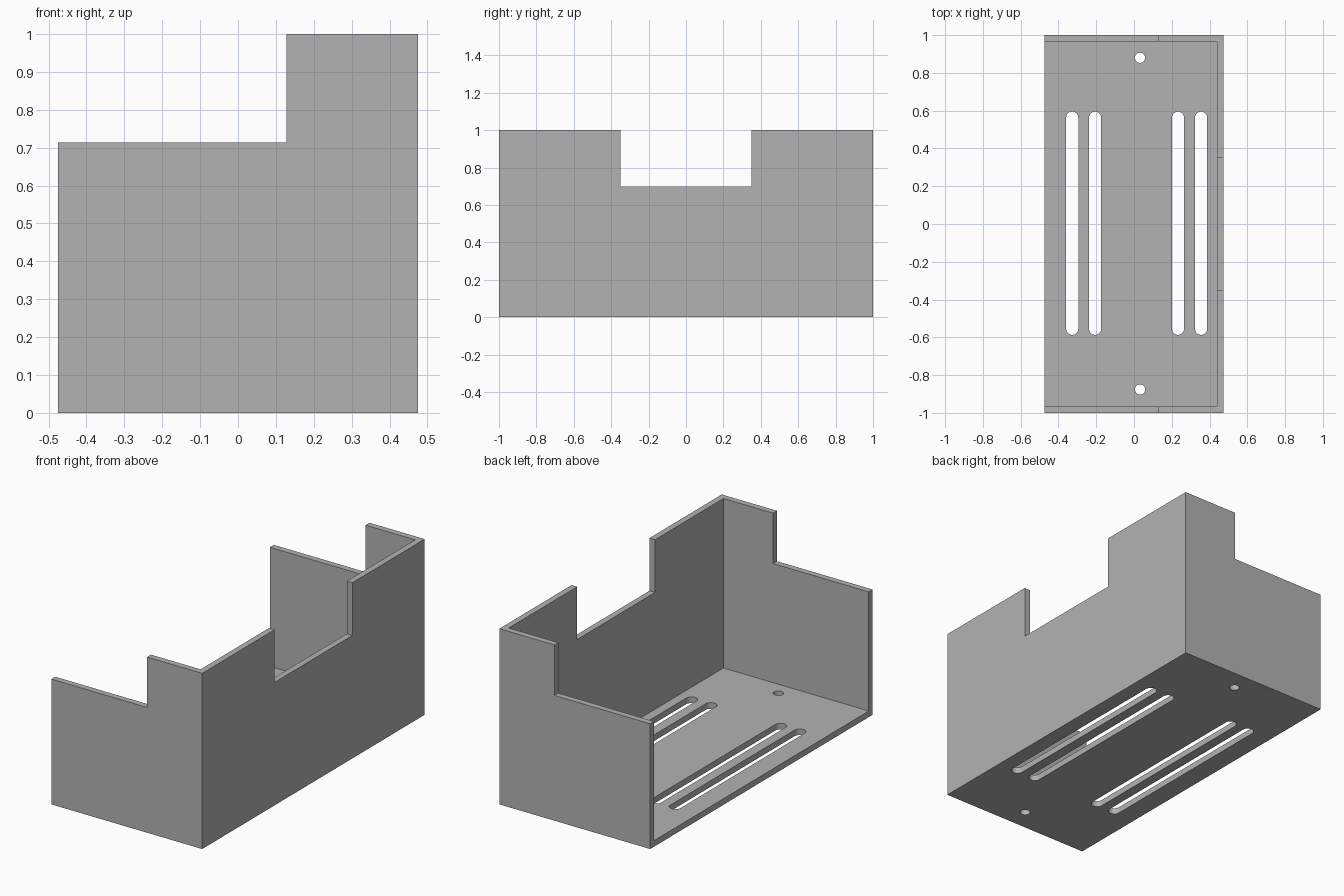
import bpy
import bmesh
import math

if "Cube" in bpy.data.objects:
    bpy.data.objects.remove(bpy.data.objects["Cube"])

W, L, H = 0.475, 1.0, 1.0   # half width, half length, height
T = 0.035                   # wall and floor thickness

grey = bpy.data.materials.new("plain grey")
grey.diffuse_color = (0.45, 0.45, 0.45, 1)
grey.use_nodes = True
grey.node_tree.nodes["Principled BSDF"].inputs["Base Color"].default_value = grey.diffuse_color


def prism(name, outline, z0, z1):
    """Extrude a counter-clockwise xy outline from z0 to z1."""
    bm = bmesh.new()
    face = bm.faces.new([bm.verts.new((x, y, z0)) for x, y in outline])
    top = bmesh.ops.extrude_face_region(bm, geom=[face])["geom"]
    verts = [v for v in top if isinstance(v, bmesh.types.BMVert)]
    bmesh.ops.translate(bm, verts=verts, vec=(0, 0, z1 - z0))
    bmesh.ops.recalc_face_normals(bm, faces=bm.faces)
    mesh = bpy.data.meshes.new(name)
    bm.to_mesh(mesh)
    bm.free()
    mesh.materials.append(grey)
    obj = bpy.data.objects.new(name, mesh)
    bpy.context.collection.objects.link(obj)
    return obj


def box(name, x0, x1, y0, y1, z0, z1):
    return prism(name, [(x0, y0), (x1, y0), (x1, y1), (x0, y1)], z0, z1)


def slot(name, x, y, r, half):
    """Round-ended slot along y; half = 0 gives a round hole."""
    n = 16
    pts = [(x + r * math.cos(math.pi * i / n),
            y + half + r * math.sin(math.pi * i / n)) for i in range(n + 1)]
    pts += [(2 * x - px, 2 * y - py) for px, py in pts]
    if half == 0:
        pts = pts[:n] + pts[n + 1:-1]
    return prism(name, pts, -0.1, 0.1)


# Solid block, hollowed below into a tray open at the top and left
tray = box("tray", -W, W, -L, L, 0, H)

cutters = [
    box("cavity_cutter", -1, W - T, -L + T, L - T, T, 2),
    # Lowered left part of both end walls
    box("end_wall_step_cutter", -1.2, 0.128, -2, 2, 0.713, 2.2),
    # Notch in the middle of the long wall
    box("side_notch_cutter", 0.3, 1, -0.35, 0.35, 0.7, 2.4),
]
# Ventilation slots in the floor
for x in (-0.327, -0.206, 0.233, 0.355):
    cutters.append(slot("vent_slot_cutter", x, 0.004, 0.032, 0.559))
# Screw holes in the floor
for y in (-0.876, 0.88):
    cutters.append(slot("screw_hole_cutter", 0.032, y, 0.027, 0))

for cutter in cutters:
    mod = tray.modifiers.new(cutter.name, "BOOLEAN")
    mod.operation = "DIFFERENCE"
    mod.solver = "EXACT"
    mod.object = cutter
    cutter.hide_render = True
    cutter.hide_set(True)
